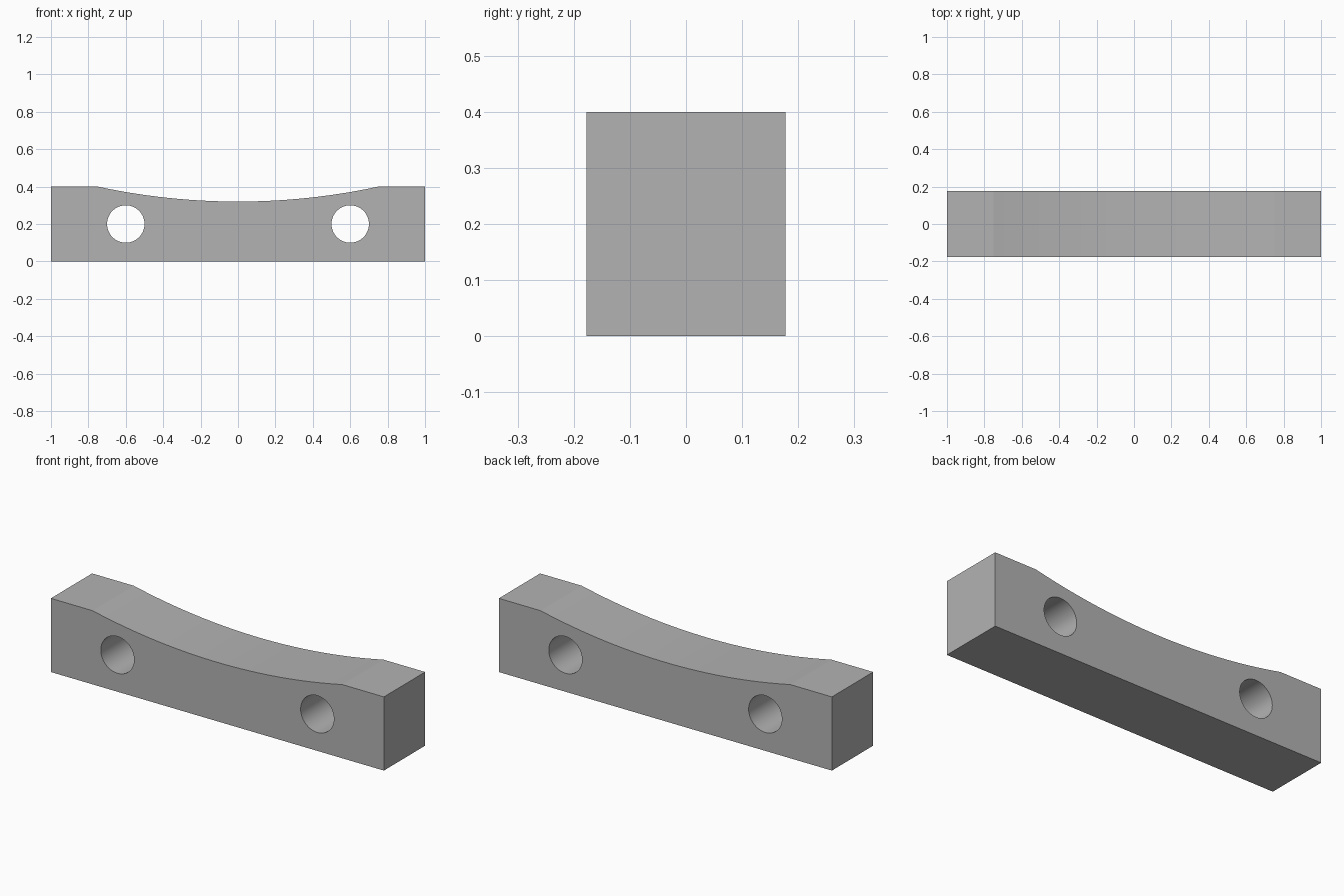
import bpy
import bmesh
from math import asin, sin, cos, pi, radians

if "Cube" in bpy.data.objects:
    bpy.data.objects.remove(bpy.data.objects["Cube"])

HALF_LENGTH, HALF_DEPTH, HEIGHT = 1.0, 0.177, 0.4
HALF_CHORD, SAG = 0.75, 0.08
HOLE_X, HOLE_Z, HOLE_RADIUS = 0.6, 0.2, 0.1
ARC_STEPS = 32

grey = bpy.data.materials.new("plain grey")
grey.use_nodes = True
colour = (0.45, 0.45, 0.45, 1)
grey.diffuse_color = colour
grey.node_tree.nodes["Principled BSDF"].inputs["Base Color"].default_value = colour

# Front outline: a bar with a shallow circular saddle in its top
radius = (HALF_CHORD ** 2 + SAG ** 2) / (2 * SAG)
sweep = asin(HALF_CHORD / radius)
outline = [(-HALF_LENGTH, 0), (HALF_LENGTH, 0), (HALF_LENGTH, HEIGHT)]
for i in range(ARC_STEPS + 1):
    a = sweep * (1 - 2 * i / ARC_STEPS)
    outline.append((radius * sin(a), HEIGHT - SAG + radius * (1 - cos(a))))
outline.append((-HALF_LENGTH, HEIGHT))

# Solid bar
bm = bmesh.new()
face = bm.faces.new([bm.verts.new((x, -HALF_DEPTH, z)) for x, z in outline])
extruded = bmesh.ops.extrude_face_region(bm, geom=[face])["geom"]
verts = [v for v in extruded if isinstance(v, bmesh.types.BMVert)]
bmesh.ops.translate(bm, vec=(0, 2 * HALF_DEPTH, 0), verts=verts)
bmesh.ops.recalc_face_normals(bm, faces=bm.faces)
mesh = bpy.data.meshes.new("saddle_bar")
bm.to_mesh(mesh)
bm.free()
mesh.materials.append(grey)
bar = bpy.data.objects.new("saddle_bar", mesh)
bpy.context.collection.objects.link(bar)
bpy.ops.object.select_all(action="DESELECT")

# Two bolt holes drilled from front to back
for side in (-1, 1):
    bpy.ops.mesh.primitive_cylinder_add(
        vertices=64, radius=HOLE_RADIUS, depth=4 * HALF_DEPTH,
        location=(side * HOLE_X, 0, HOLE_Z), rotation=(pi / 2, 0, 0))
    cutter = bpy.context.object
    cutter.name = "hole_cutter"
    cutter.hide_render = True
    cutter.data.materials.append(grey)
    drill = bar.modifiers.new("bolt_hole", "BOOLEAN")
    drill.operation = "DIFFERENCE"
    drill.solver = "EXACT"
    drill.object = cutter
    bpy.context.view_layer.objects.active = bar
    bpy.ops.object.modifier_apply(modifier=drill.name)
    bpy.data.objects.remove(cutter)

# Smooth saddle and hole walls, crisp edges elsewhere
bar.select_set(True)
bpy.context.view_layer.objects.active = bar
bpy.ops.object.shade_smooth_by_angle(angle=radians(10))
